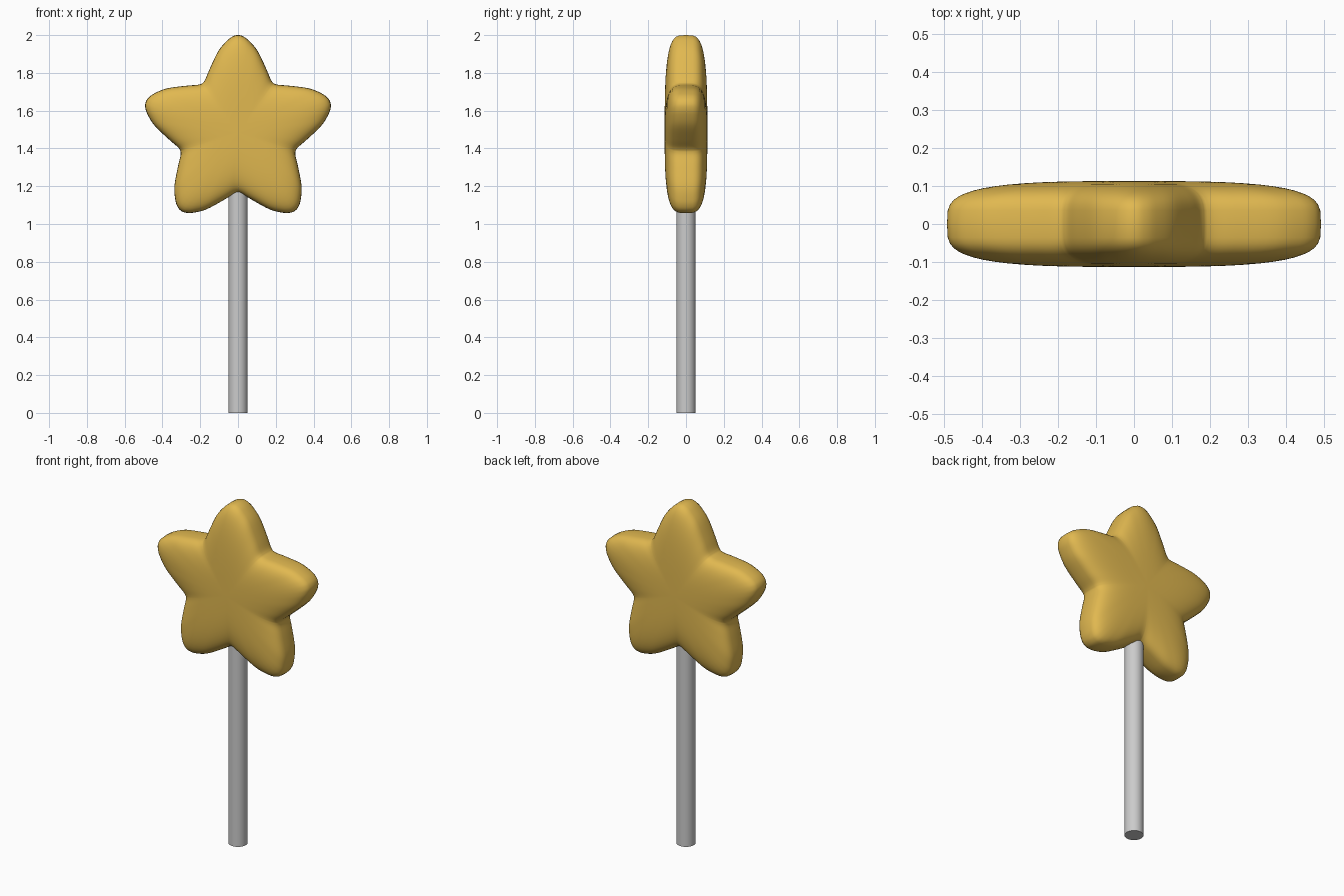
import bpy, bmesh
from math import sin, cos, pi, radians
from mathutils import Vector, geometry

if "Cube" in bpy.data.objects:
    bpy.data.objects.remove(bpy.data.objects["Cube"])

CZ, HALF = 1.486, 0.113


def finish(name, bm, color=None, angle=50):
    bmesh.ops.recalc_face_normals(bm, faces=bm.faces[:])
    me = bpy.data.meshes.new(name)
    bm.to_mesh(me)
    bm.free()
    ob = bpy.data.objects.new(name, me)
    bpy.context.collection.objects.link(ob)
    if color:
        mat = bpy.data.materials.new(name + "_colour")
        mat.diffuse_color = color
        mat.use_nodes = True
        mat.node_tree.nodes["Principled BSDF"].inputs["Base Color"].default_value = mat.diffuse_color
        me.materials.append(mat)
    bpy.ops.object.select_all(action='DESELECT')
    ob.select_set(True)
    bpy.context.view_layer.objects.active = ob
    bpy.ops.object.shade_smooth_by_angle(angle=radians(angle))
    return ob


def catmull(pts, n):
    # smooth curve through points; the last one is mirrored for a round tip
    ext = [2 * pts[0] - pts[1]] + pts + [Vector((pts[-2].x, -pts[-2].y))]
    out = []
    for a, b, c, d in zip(ext, ext[1:], ext[2:], ext[3:]):
        for i in range(n):
            t = i / n
            out.append(0.5 * (2 * b + (c - a) * t + (2 * a - 5 * b + 4 * c - d) * t * t
                              + (3 * b - a - 3 * c + d) * t ** 3))
    return out + [pts[-1]]


# Star outline: half an arm (distance along arm, half width), mirrored, repeated five times
half = catmull([Vector(p) for p in [(.259, .188), (.28, .173), (.337, .149), (.43, .104),
                                    (.485, .058), (.508, .026), (.514, 0)]], 4)
arm = [Vector((p.x, -p.y)) for p in half] + half[-2:0:-1]
outline = []
for k in range(5):
    a = pi / 2 + k * 2 * pi / 5
    outline += [(p.x * cos(a) - p.y * sin(a), p.x * sin(a) + p.y * cos(a)) for p in arm]

# Puffy star: outline layers shrinking towards the front and back
bm = bmesh.new()
rings, N = [], 14
for j in range(-N + 1, N):
    t = j / N * pi / 2
    y = HALF * abs(sin(t)) ** (2 / 3.8) * (1 if j > 0 else -1)
    s = cos(t) ** (2 / 3.2)
    rings.append([bm.verts.new((x * s, y, CZ + z * s)) for x, z in outline])
n = len(outline)
for r0, r1 in zip(rings, rings[1:]):
    for i in range(n):
        bm.faces.new((r0[i], r0[(i + 1) % n], r1[(i + 1) % n], r1[i]))
for ring, y in ((rings[0], -HALF), (rings[-1], HALF)):
    c = bm.verts.new((0, y, CZ))
    for i in range(n):
        bm.faces.new((ring[i], ring[(i + 1) % n], c))
finish("star_head", bm, (0.75, 0.48, 0.08, 1), 60)

# Stick
bm = bmesh.new()
bmesh.ops.create_cone(bm, cap_ends=True, segments=32, radius1=.051, radius2=.051, depth=1.25)
bmesh.ops.translate(bm, verts=bm.verts[:], vec=(0, 0, .625))
finish("stick", bm, None, 40)
